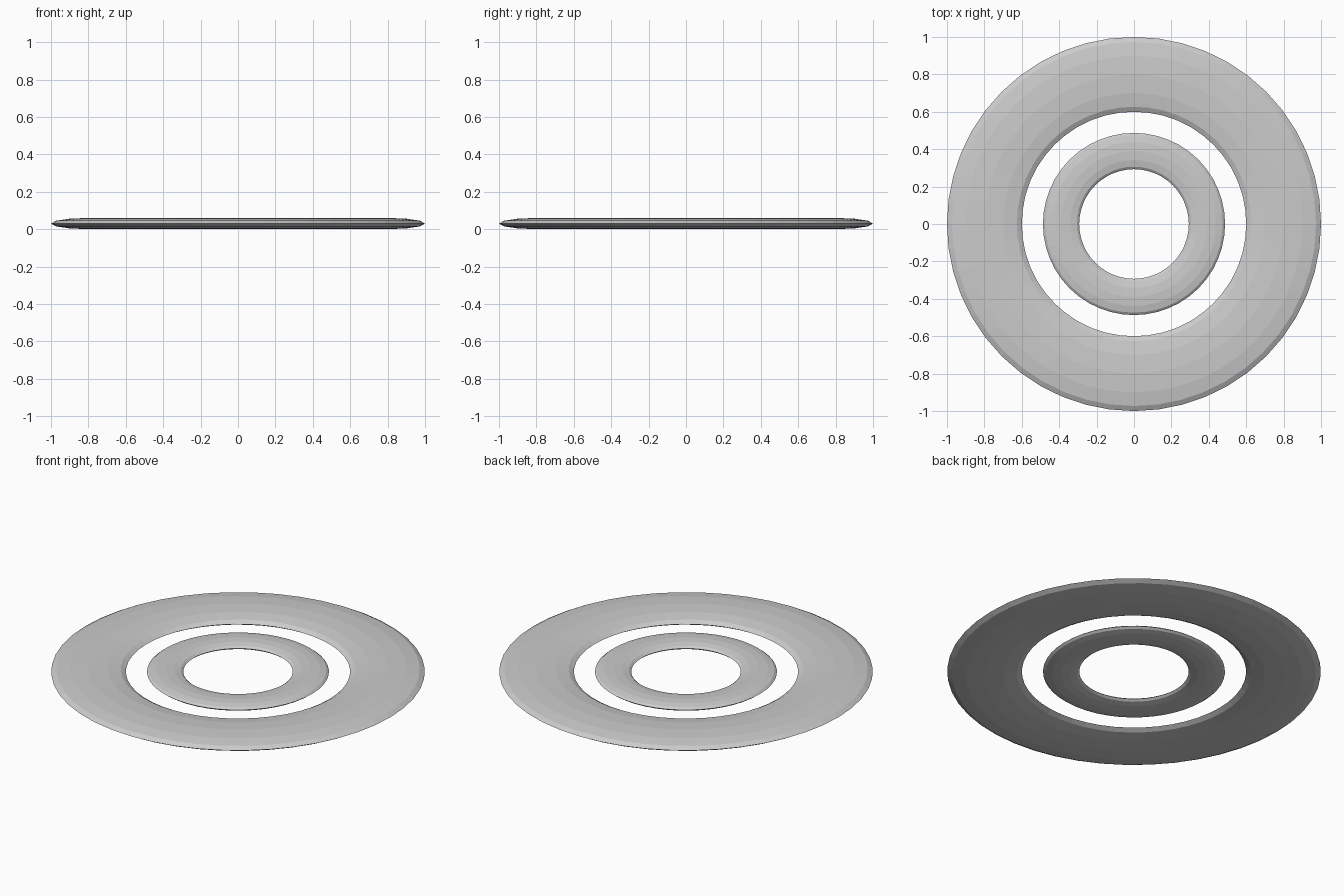
import bpy

if "Cube" in bpy.data.objects:
    bpy.data.objects.remove(bpy.data.objects["Cube"])

CENTRE_Z = 0.03


def flat_ring(name, radius, half_width, half_height):
    # Torus squashed to an elliptical section
    bpy.ops.mesh.primitive_torus_add(
        major_radius=radius, minor_radius=half_width,
        major_segments=48, minor_segments=12, location=(0, 0, CENTRE_Z))
    ring = bpy.context.object
    ring.name = name
    ring.scale.z = half_height / half_width
    bpy.ops.object.transform_apply(location=False, rotation=False, scale=True)
    return ring


# Wide outer ring and narrow inner ring, concentric
flat_ring("outer_ring", 0.80, 0.20, 0.03)
flat_ring("inner_ring", 0.39, 0.097, 0.02)
